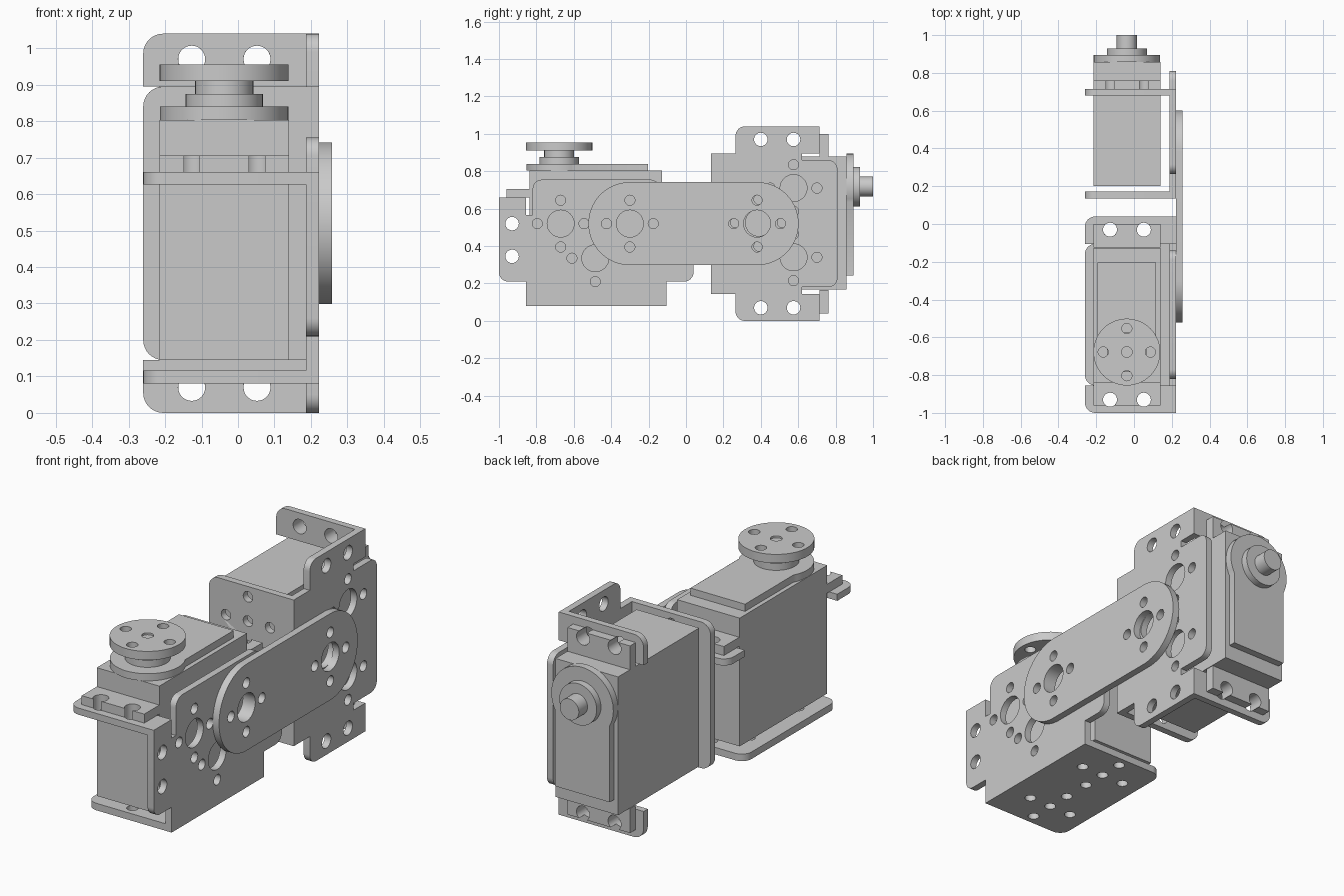
import bpy, bmesh
from math import pi, sin, cos, asin, sqrt, tan
from mathutils import Matrix, Vector

if "Cube" in bpy.data.objects:
    bpy.data.objects.remove(bpy.data.objects["Cube"])

grey = bpy.data.materials.new("plain_grey")
grey.use_nodes = True
grey.diffuse_color = (0.59, 0.59, 0.59, 1)
grey.node_tree.nodes["Principled BSDF"].inputs["Base Color"].default_value = (0.59, 0.59, 0.59, 1)

# Shared dimensions
MID = -0.48          # middle of a bracket along its length
AXIS = (-0.038, -0.678)   # output shaft position
PIN = 0.027          # small hole radius
CROSS = 0.125        # distance of small holes from their centre
BORE = 0.072         # large hole radius
INNER, OUTER = 0.187, 0.222   # side plate faces
FLAT = Matrix()
SIDE = Matrix(((0, 0, 1, 0), (1, 0, 0, 0), (0, 1, 0, 0), (0, 0, 0, 1)))


def arc(cx, cy, r, a, b, n):
    return [(cx + r * cos(a + (b - a) * i / n), cy + r * sin(a + (b - a) * i / n))
            for i in range(n + 1)]


def circle(cx, cy, r, n=32):
    return arc(cx, cy, r, 0, 2 * pi, n)[:-1]


def rounded(corners):
    """Outline from corners (x, y) or (x, y, radius)."""
    out = []
    for i, c in enumerate(corners):
        p = Vector(c[:2])
        if len(c) == 2:
            out.append(tuple(p))
            continue
        a = (Vector(corners[i - 1][:2]) - p).normalized()
        b = (Vector(corners[(i + 1) % len(corners)][:2]) - p).normalized()
        r, half = c[2], a.angle(b) / 2
        centre = p + (a + b).normalized() * r / sin(half)
        start = (p + a * r / tan(half) - centre).normalized()
        end = (p + b * r / tan(half) - centre).normalized()
        for k in range(9):
            out.append(tuple(centre + start.slerp(end, k / 8) * r))
    return out


def rect(x0, y0, x1, y1):
    return [(x0, y0), (x1, y0), (x1, y1), (x0, y1)]


def cross(cx, cy, middle):
    """Centre hole with four pin holes around it."""
    return [circle(cx, cy, middle)] + [
        circle(cx + CROSS * cos(k * pi / 2), cy + CROSS * sin(k * pi / 2), PIN, 20)
        for k in range(4)]


def slab(name, outline, lo, hi, holes=(), frame=FLAT, place=FLAT):
    """Extrude an outline with holes from lo to hi."""
    cu = bpy.data.curves.new(name, 'CURVE')
    cu.dimensions, cu.fill_mode, cu.extrude = '2D', 'BOTH', (hi - lo) / 2
    for loop in [outline, *holes]:
        sp = cu.splines.new('POLY')
        sp.points.add(len(loop) - 1)
        for pt, (u, v) in zip(sp.points, loop):
            pt.co = (u, v, 0, 1)
        sp.use_cyclic_u = True
    tmp = bpy.data.objects.new(name + "_curve", cu)
    bpy.context.collection.objects.link(tmp)
    dg = bpy.context.evaluated_depsgraph_get()
    mesh = bpy.data.meshes.new_from_object(tmp.evaluated_get(dg))
    bpy.data.objects.remove(tmp)
    bpy.data.curves.remove(cu)
    mesh.transform(place @ frame @ Matrix.Translation((0, 0, (lo + hi) / 2)))
    bm = bmesh.new()
    bm.from_mesh(mesh)
    bmesh.ops.remove_doubles(bm, verts=bm.verts, dist=1e-5)
    bmesh.ops.recalc_face_normals(bm, faces=bm.faces)
    bm.to_mesh(mesh)
    bm.free()
    mesh.name = name
    mesh.materials.clear()
    mesh.materials.append(grey)
    ob = bpy.data.objects.new(name, mesh)
    bpy.context.collection.objects.link(ob)
    bpy.ops.object.select_all(action='DESELECT')
    ob.select_set(True)
    bpy.context.view_layer.objects.active = ob
    bpy.ops.object.shade_smooth_by_angle(angle=pi / 6)


def bracket(tag, place):
    # Side plate, one half mirrored about the middle
    half = [(.375, .08), (.375, .21), (.52, .21, .05), (.52, .66), (.375, .66),
            (.375, .565), (.34, .565), (.34, .755, .05)]
    corners = [(MID + c[0], *c[1:]) for c in half]
    corners += [(MID - c[0], *c[1:]) for c in reversed(half)]
    holes = []
    for y, z in ((-.67, .52), (-.485, .335), (-.30, .52)):
        holes += cross(y, z, BORE)
    holes += [circle(MID + s * .45, z, .036) for s in (-1, 1) for z in (.345, .52)]
    slab(tag + "_side_plate", rounded(corners), INNER, OUTER, holes, SIDE, place)

    # Base plate with two hole crosses
    base = rounded([(INNER, MID - .375), (INNER, MID + .375),
                    (-.26, MID + .375, .055), (-.26, MID - .375, .055)])
    holes = [h for s in (-1, 1) for h in cross(AXIS[0], MID + s * .197, PIN)]
    slab(tag + "_base_plate", base, .08, .116, holes, FLAT, place)

    # Mounting flanges at both ends
    for s, end in ((-1, "near"), (1, "far")):
        flange = rounded([(INNER, MID + s * .375), (INNER, MID + s * .52),
                          (-.26, MID + s * .52, .055), (-.26, MID + s * .375)])
        holes = [circle(x, MID + s * .45, .037) for x in (-.127, .052)]
        slab(f"{tag}_{end}_flange", flange, .626, .66, holes, FLAT, place)


def motor(tag, place):
    slab(tag + "_motor_body", rect(-.215, -.838, .14, -.128), .145, .803, (), FLAT, place)

    # Ears with screw holes that break through the end edge
    for s, end in ((-1, "near"), (1, "far")):
        tip, root, hole = MID + s * .48, MID + s * .355, MID + s * .45
        a = asin(.03 / .037)
        pts = [(-.215, root), (-.215, tip)]
        for x in (-.127, .052):
            pts += arc(x, hole, .037, s * (pi - a), s * (2 * pi + a), 24)
        pts += [(.14, tip), (.14, root)]
        slab(f"{tag}_{end}_ear", pts, .66, .706, (), FLAT, place)

    # Gear cover: round end running into a straight block
    w, r = .155, .176
    a = asin(sqrt(r * r - w * w) / r)
    cover = arc(*AXIS, r, pi - a, 2 * pi + a, 36)
    cover += [(AXIS[0] + w, -.203), (AXIS[0] - w, -.203)]
    slab(tag + "_gear_cover", cover, .803, .84, (), FLAT, place)
    slab(tag + "_shaft_collar", circle(*AXIS, .106, 40), .84, .875, (), FLAT, place)
    slab(tag + "_output_shaft", circle(*AXIS, .054), .875, .945, (), FLAT, place)


# The rear unit is the front one turned a quarter about x
rear = Matrix.Translation((0, .055, .04)) @ Matrix.Rotation(-pi / 2, 4, 'X')
for tag, place in (("front", FLAT), ("rear", rear)):
    bracket(tag, place)
    motor(tag, place)

# Round horn on the front motor
slab("horn_hub", circle(*AXIS, .08), .875, .91)
slab("horn_disc", circle(*AXIS, .177, 56), .91, .955, cross(*AXIS, .028))

# Link plate joining both brackets
link = arc(.38, .52, .222, -pi / 2, pi / 2, 32) + arc(-.30, .52, .222, pi / 2, 3 * pi / 2, 32)
slab("link_plate", link, OUTER, .258, cross(.38, .52, BORE) + cross(-.30, .52, BORE), SIDE)
